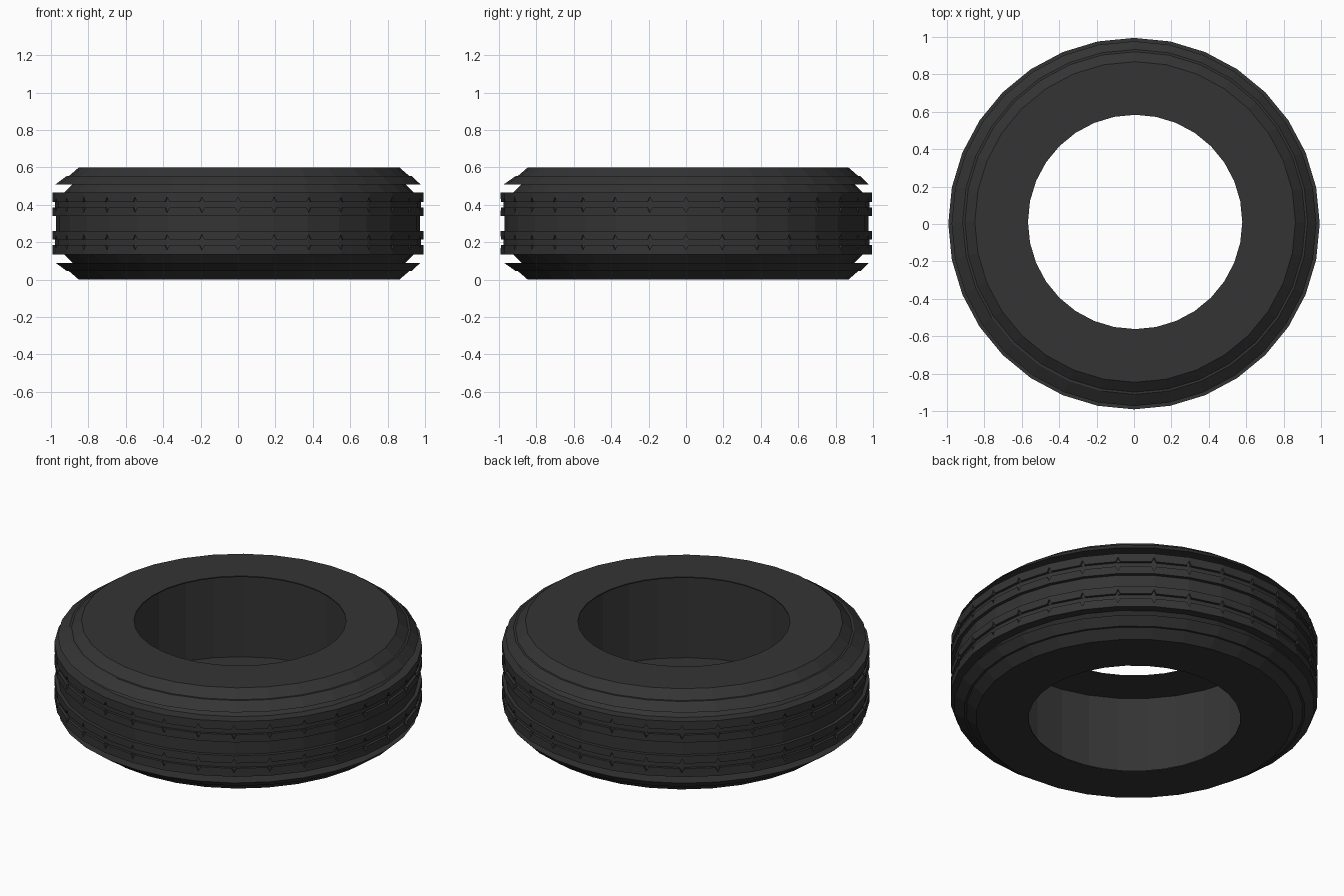
import bpy
import bmesh
from math import cos, sin, tau
from mathutils import Matrix, Vector

if "Cube" in bpy.data.objects:
    bpy.data.objects.remove(bpy.data.objects["Cube"], do_unlink=True)

SIDES = 32
MID = 0.3

rubber = bpy.data.materials.new("black rubber")
rubber.use_nodes = True
color = (0.034, 0.034, 0.034, 1)
rubber.diffuse_color = color
rubber.node_tree.nodes["Principled BSDF"].inputs["Base Color"].default_value = color


def new_object(name, bm):
    bmesh.ops.recalc_face_normals(bm, faces=bm.faces[:])
    mesh = bpy.data.meshes.new(name)
    bm.to_mesh(mesh)
    bm.free()
    mesh.materials.append(rubber)
    obj = bpy.data.objects.new(name, mesh)
    bpy.context.collection.objects.link(obj)
    return obj


# Half cross-section (radius, height above the middle), tread centre to cavity
half = [(0.973, 0.04), (0.993, 0.04),
        (0.993, 0.085), (0.978, 0.085), (0.978, 0.115), (0.993, 0.115),
        (0.993, 0.165), (0.935, 0.165),
        (0.89, 0.21), (0.975, 0.21), (0.922, 0.254), (0.91, 0.254),
        (0.857, 0.3), (0.573, 0.3), (0.573, 0.294), (0.815, 0.294)]
profile = half + [(r, -h) for r, h in reversed(half)]

# Hollow tire body: the sidewalls sit slightly off the tread's axis
bm = bmesh.new()
rings = []
for r, h in profile:
    shift = Vector((0.006, 0.011, 0)) if r < 0.95 else Vector((0, 0.002, 0))
    rings.append([bm.verts.new(Vector((r * cos(tau * i / SIDES),
                                       r * sin(tau * i / SIDES), MID + h)) + shift)
                  for i in range(SIDES)])
for a, b in zip(rings, rings[1:] + rings[:1]):
    for i in range(SIDES):
        j = (i + 1) % SIDES
        bm.faces.new((a[i], a[j], b[j], b[i]))
tire = new_object("tire", bm)

# Diamond notches across the two narrow tread grooves, one at every corner
bm = bmesh.new()
for i in range(SIDES):
    turn = Matrix.Rotation(tau * i / SIDES, 4, 'Z')
    for h in (-0.1, 0.1):
        place = (turn @ Matrix.Translation((1.03, 0, MID + h))
                 @ Matrix.Diagonal((1, 0.02, 0.042, 1))
                 @ Matrix.Rotation(tau / 4, 4, 'Y'))
        bmesh.ops.create_cone(bm, cap_ends=True, segments=4, radius1=1,
                              radius2=1, depth=0.098, matrix=place)
cutter = new_object("notch_cutter", bm)
cutter.hide_render = True

notches = tire.modifiers.new("tread notches", 'BOOLEAN')
notches.operation = 'DIFFERENCE'
notches.solver = 'EXACT'
notches.object = cutter
bpy.context.view_layer.objects.active = tire
tire.select_set(True)
bpy.ops.object.modifier_apply(modifier=notches.name)
bpy.data.objects.remove(cutter, do_unlink=True)
